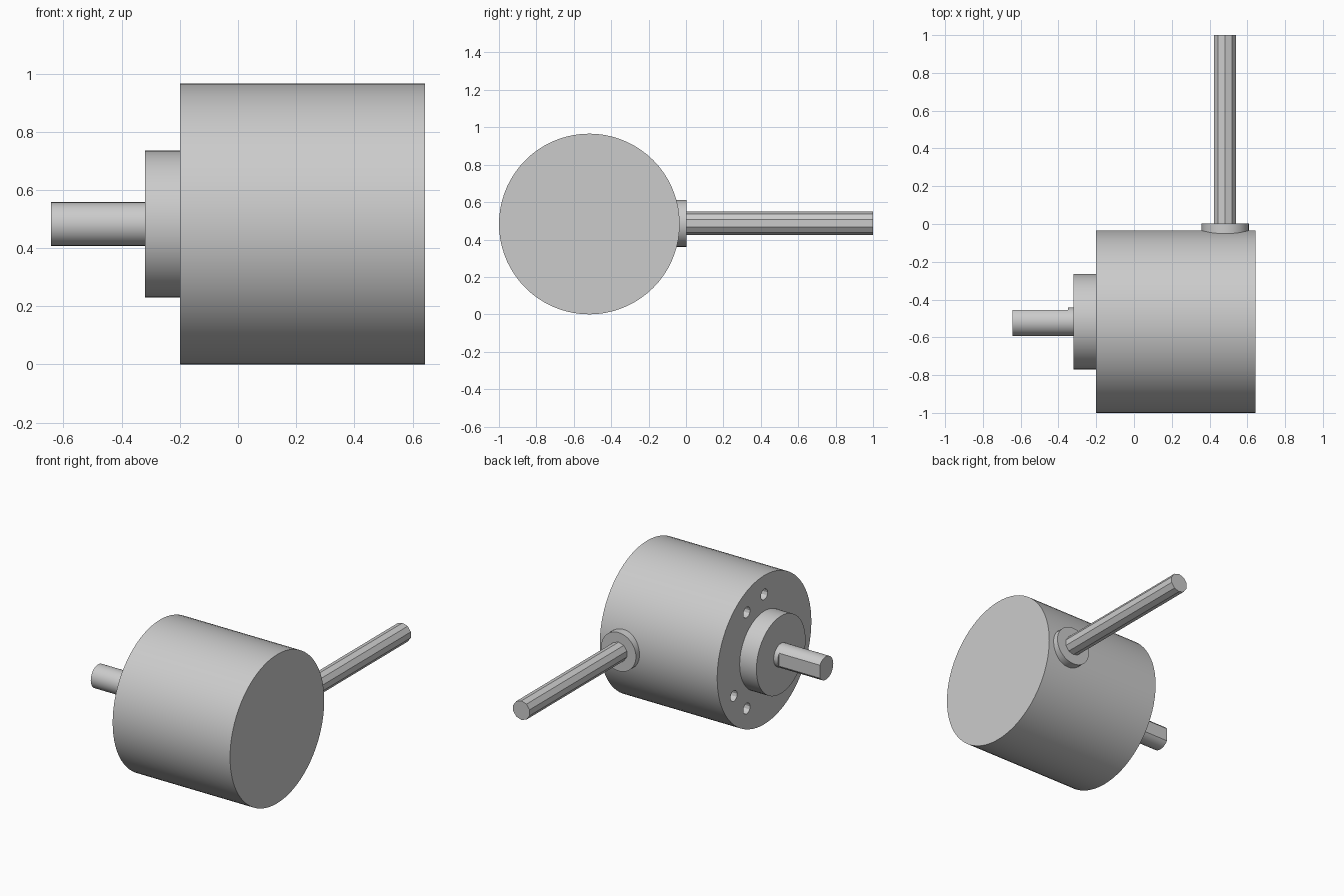
import bpy
from math import pi, cos, sin, radians

cube = bpy.data.objects.get("Cube")
if cube:
    bpy.data.objects.remove(cube, do_unlink=True)

# Single plain grey
GREY = (0.6, 0.6, 0.6, 1.0)
grey = bpy.data.materials.new("light_grey")
grey.use_nodes = True
grey.diffuse_color = GREY
grey.node_tree.nodes["Principled BSDF"].inputs["Base Color"].default_value = GREY

AXIS_Y, AXIS_Z = -0.517, 0.483          # motor axis, running along x
ROT = {"x": (0, pi / 2, 0), "y": (-pi / 2, 0, 0)}


def cylinder(name, axis, start, end, u, v, radius, sides):
    """Cylinder along x (u=y, v=z) or along y (u=x, v=z)."""
    mid = (start + end) / 2
    loc = (mid, u, v) if axis == "x" else (u, mid, v)
    bpy.ops.mesh.primitive_cylinder_add(vertices=sides, radius=radius, depth=end - start,
                                        location=loc, rotation=ROT[axis])
    ob = bpy.context.object
    ob.name = name
    ob.data.materials.append(grey)
    return ob


def cut(target, cutter):
    """Subtract the cutter from the target and discard it."""
    mod = target.modifiers.new("cut", "BOOLEAN")
    mod.operation = "DIFFERENCE"
    mod.solver = "EXACT"
    mod.object = cutter
    bpy.context.view_layer.objects.active = target
    bpy.ops.object.modifier_apply(modifier=mod.name)
    bpy.data.objects.remove(cutter, do_unlink=True)


# Motor housing, front boss and output shaft
body = cylinder("motor_body", "x", -0.2, 0.643, AXIS_Y, AXIS_Z, 0.483, 72)
boss = cylinder("front_boss", "x", -0.32, -0.19, AXIS_Y, AXIS_Z, 0.252, 64)
shaft = cylinder("output_shaft", "x", -0.643, -0.31, AXIS_Y, AXIS_Z, 0.075, 32)

# Mounting holes: three pairs around the boss
for pair in range(3):
    for offset in (60, 90):
        a = radians(offset + 120 * pair)
        hole = cylinder("hole_cutter", "x", -0.3, -0.05, AXIS_Y + 0.36 * cos(a),
                        AXIS_Z + 0.36 * sin(a), 0.035, 12)
        cut(body, hole)

# Flat along the shaft
bpy.ops.mesh.primitive_cube_add(size=1, location=(-0.5, -0.455 + 0.1, AXIS_Z))
flat = bpy.context.object
flat.scale = (0.3, 0.2, 0.4)
flat.data.materials.append(grey)
bpy.context.view_layer.update()
cut(shaft, flat)

# Cable collar and faceted cable at the back
collar = cylinder("cable_collar", "y", -0.08, 0.002, 0.483, 0.486, 0.125, 40)
cable = cylinder("cable", "y", -0.01, 1.0, 0.482, 0.487, 0.062, 10)

# Smooth the round walls, keep corners and cable facets crisp
bpy.ops.object.select_all(action="DESELECT")
for ob in (body, boss, shaft, collar, cable):
    ob.select_set(True)
bpy.context.view_layer.objects.active = body
bpy.ops.object.shade_smooth_by_angle(angle=radians(25))
